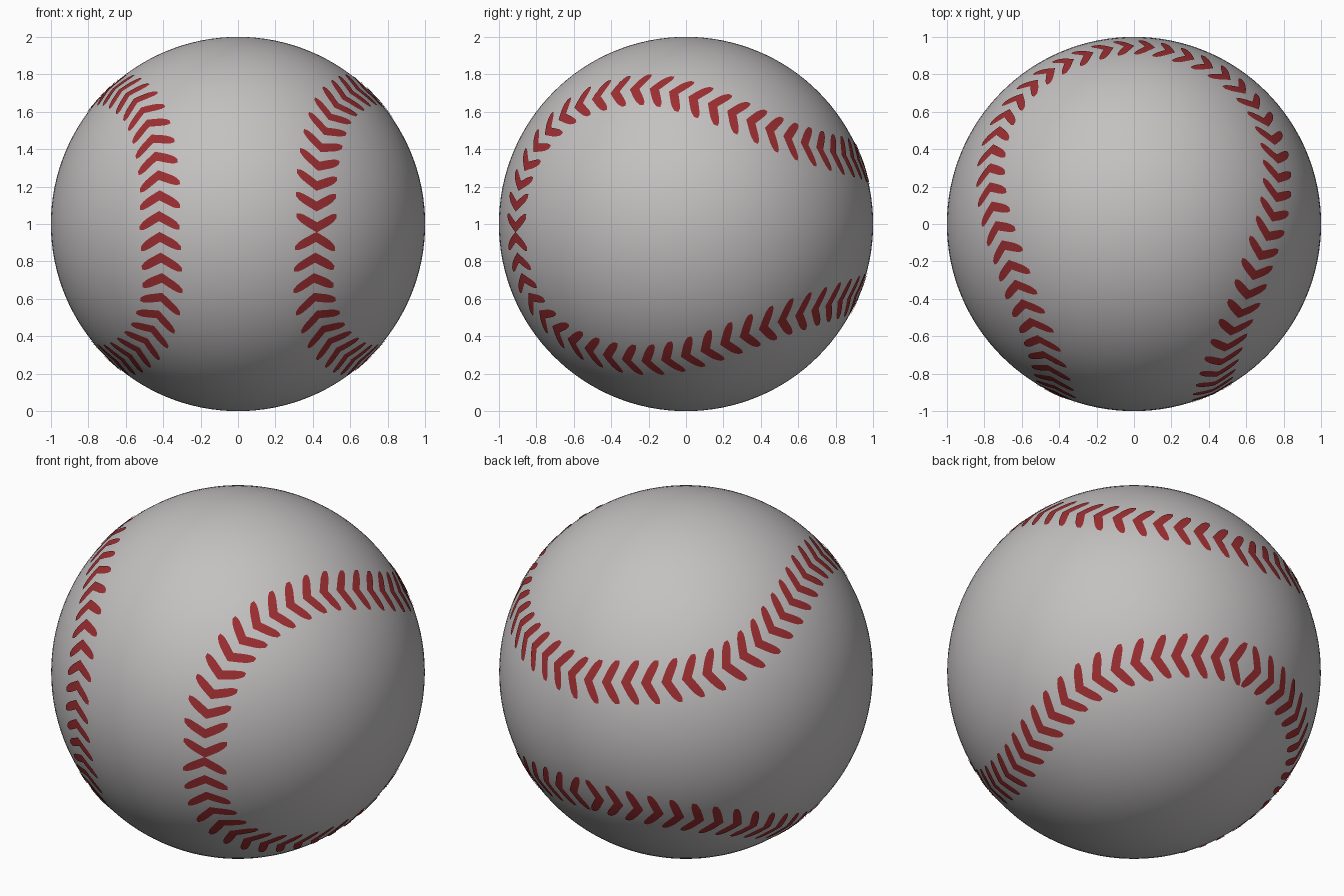
import bpy, bmesh, math
from mathutils import Vector

if "Cube" in bpy.data.objects:
    bpy.data.objects.remove(bpy.data.objects["Cube"])

CENTRE = Vector((0, 0, 1))


def material(name, rgb):
    m = bpy.data.materials.new(name)
    m.diffuse_color = (*rgb, 1)
    m.use_nodes = True
    m.node_tree.nodes["Principled BSDF"].inputs["Base Color"].default_value = m.diffuse_color
    return m


leather = material("pale leather", (0.55, 0.53, 0.53))
thread = material("red thread", (0.34, 0.028, 0.032))

# Ball cover
bpy.ops.mesh.primitive_uv_sphere_add(segments=128, ring_count=64, radius=1, location=CENTRE)
ball = bpy.context.object
ball.name = "ball_cover"
ball.data.materials.append(leather)
bpy.ops.object.shade_smooth()

# Seam path on the right half, from back top round the front to back bottom
right = [(0, .945, .32), (.25, .9, .35), (.48, .79, .38), (.67, .6, .44), (.75, .4, .52),
         (.765, .2, .61), (.73, 0, .68), (.665, -.2, .72), (.59, -.42, .69), (.51, -.6, .61),
         (.455, -.77, .45), (.42, -.88, .22), (.42, -.907, 0), (.41, -.89, -.2),
         (.41, -.82, -.4), (.47, -.66, -.59), (.56, -.45, -.69), (.65, -.2, -.725),
         (.715, 0, -.70), (.745, .2, -.635), (.73, .4, -.56), (.65, .58, -.49),
         (.48, .77, -.43), (.25, .89, -.39), (0, .93, -.37)]
left = [(-x, y, z) for x, y, z in right[-2:0:-1]]
knots = [Vector(p).normalized() for p in right + left]


def smooth_loop(pts, steps):
    """Closed Catmull-Rom curve pushed onto the unit sphere."""
    out, n = [], len(pts)
    for i in range(n):
        a, b, c, d = (pts[(i + k) % n] for k in (-1, 0, 1, 2))
        for s in range(steps):
            t = s / steps
            p = 0.5 * (2 * b + (c - a) * t + (2 * a - 5 * b + 4 * c - d) * t ** 2
                       + (3 * b - a - 3 * c + d) * t ** 3)
            out.append(p.normalized())
    return out


path = smooth_loop(knots, 20)
N = len(path)
lengths = [0.0]
for i in range(N):
    lengths.append(lengths[-1] + (path[(i + 1) % N] - path[i]).length)
count = round(lengths[-1] / 0.111)

# Chevron stitches laid evenly along the seam as thin plates
bm = bmesh.new()
COLS = 12
j = 0
for k in range(count):
    target = (k + 0.5) * lengths[-1] / count
    while lengths[j + 1] < target:
        j += 1
    f = (target - lengths[j]) / (lengths[j + 1] - lengths[j])
    p = path[j].lerp(path[(j + 1) % N], f).normalized()
    tan = (path[(j + 6) % N] - path[j - 5]).normalized()
    if p.x > 0 and p.z < 0:          # this quarter is sewn the other way
        tan = -tan
    side = p.cross(tan).normalized()
    rows = []
    for c in range(COLS + 1):
        u = 2 * c / COLS - 1
        mid = 0.03 - 0.062 * abs(u)
        half = 0.027 * (1 - 0.6 * abs(u) ** 6)
        rows.append([bm.verts.new(CENTRE + 1.004 * (p + side * 0.118 * u + tan * (mid + h)).normalized())
                     for h in (-half, half)])
    for a, b in zip(rows, rows[1:]):
        face = bm.faces.new((a[0], a[1], b[1], b[0]))
        face.normal_update()
        if face.normal.dot(p) < 0:
            face.normal_flip()
        face.smooth = True
mesh = bpy.data.meshes.new("seam_stitches")
bm.to_mesh(mesh)
bm.free()
mesh.materials.append(thread)
stitches = bpy.data.objects.new("seam_stitches", mesh)
bpy.context.collection.objects.link(stitches)
